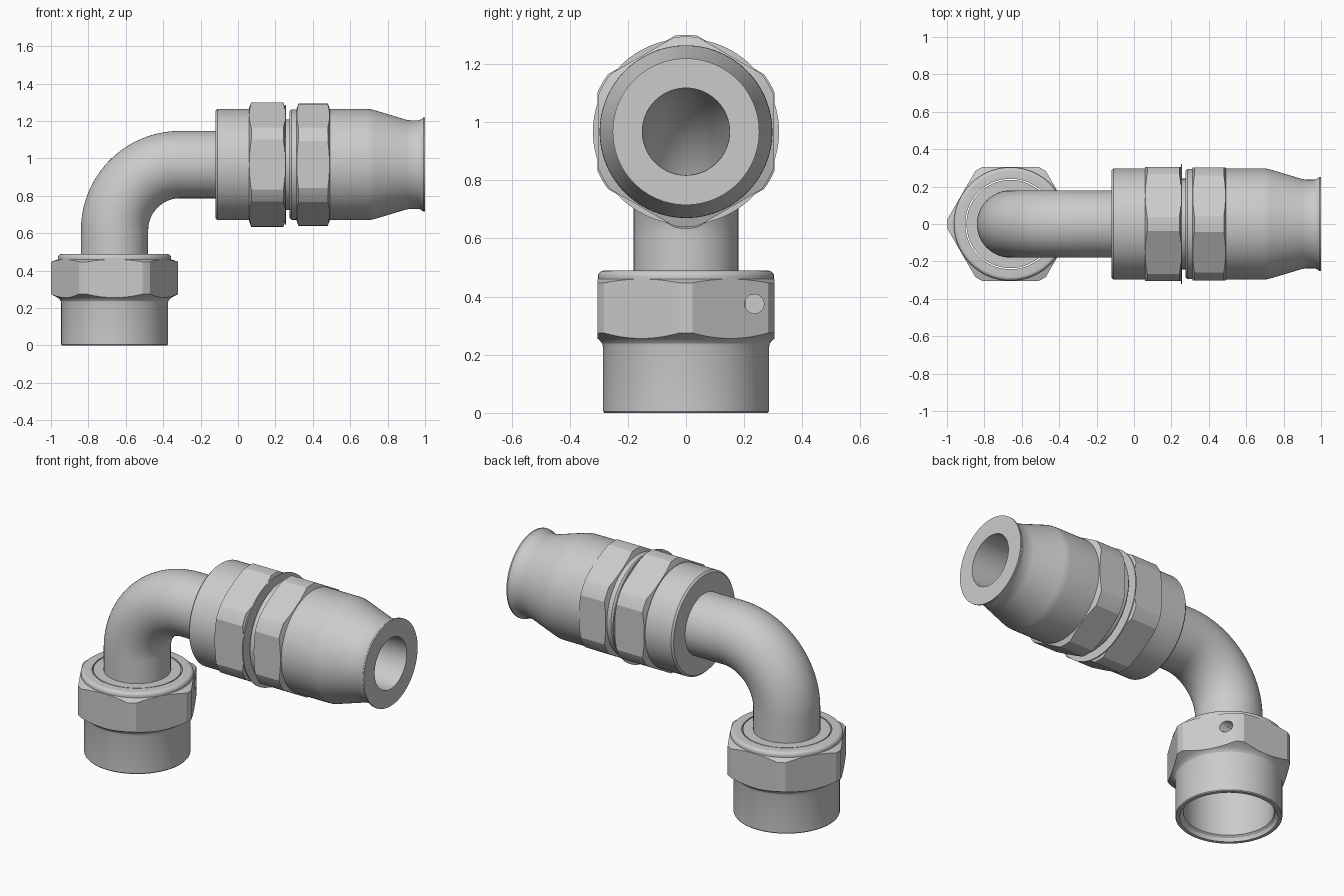
import bpy, bmesh
from math import pi, sin, cos, radians

if "Cube" in bpy.data.objects:
    bpy.data.objects.remove(bpy.data.objects["Cube"])

AXIS_Z = 0.967      # height of the horizontal axis
NUT_X = -0.66       # position of the vertical axis


def make_object(name, rings, closed):
    """Join rings of points into a surface; closed also joins last to first."""
    bm = bmesh.new()
    rows = [[bm.verts.new(p) for p in ring] for ring in rings]
    n = len(rows[0])
    for i in range(len(rows) if closed else len(rows) - 1):
        a, b = rows[i], rows[(i + 1) % len(rows)]
        for j in range(n):
            k = (j + 1) % n
            bm.faces.new((a[j], a[k], b[k], b[j]))
    bmesh.ops.recalc_face_normals(bm, faces=bm.faces)
    me = bpy.data.meshes.new(name)
    bm.to_mesh(me)
    bm.free()
    ob = bpy.data.objects.new(name, me)
    bpy.context.collection.objects.link(ob)
    return ob


def lathe(name, profile, n=96):
    """Revolve a closed (radius, height) profile around local z."""
    rings = [[(r * cos(2 * pi * j / n), r * sin(2 * pi * j / n), t) for j in range(n)]
             for r, t in profile]
    return make_object(name, rings, True)


def select(ob):
    bpy.ops.object.select_all(action='DESELECT')
    ob.select_set(True)
    bpy.context.view_layer.objects.active = ob


def boolean(ob, cutter, operation):
    cutter.hide_render = True
    m = ob.modifiers.new("cut", 'BOOLEAN')
    m.operation, m.object, m.solver = operation, cutter, 'EXACT'
    bpy.context.view_layer.update()
    select(ob)
    bpy.ops.object.modifier_apply(modifier=m.name)
    bpy.data.objects.remove(cutter)


def hex_cut(ob, apothem):
    """Trim a lathed part to wrench flats, corner on local x."""
    r = apothem / cos(pi / 6)
    boolean(ob, lathe("hex_cutter", [(0.05, -2), (r, -2), (r, 2), (0.05, 2)], 6), 'INTERSECT')


def finish(ob, horizontal=True):
    if horizontal:
        ob.rotation_euler = (0, pi / 2, 0)
        ob.location = (0, 0, AXIS_Z)
    else:
        ob.location = (NUT_X, 0, 0)
    select(ob)
    bpy.ops.object.shade_smooth_by_angle(angle=radians(20))


# swivel nut: sleeve, hex and rounded top lip
lip = [(0.283 + 0.02 * cos(a), 0.469 + 0.02 * sin(a)) for a in [radians(d) for d in range(0, 91, 15)]]
nut = lathe("swivel_nut", [
    (0.262, 0), (0.281, 0), (0.285, 0.005), (0.285, 0.225), (0.288, 0.238), (0.295, 0.248),
    (0.305, 0.256), (0.34, 0.275), (0.34, 0.447), (0.303, 0.461)] + lip +
    [(0.242, 0.489), (0.242, 0.03), (0.255, 0.02)])
hex_cut(nut, 0.305)

# lock wire hole in one nut face
hole = lathe("hole_cutter", [(0.001, 0.13), (0.033, 0.13), (0.033, 0.5), (0.001, 0.5)], 32)
hole.rotation_euler = (0, pi / 2, 0)
hole.location = (0, 0.235, 0.375)
boolean(nut, hole, 'DIFFERENCE')
finish(nut, False)

# seat flange inside the nut
finish(lathe("seat_flange", [(0.15, 0.4), (0.225, 0.4), (0.236, 0.411), (0.236, 0.488), (0.15, 0.488)]), False)

# bent pipe: vertical run, quarter bend, horizontal run
BEND, N = 0.35, 64
path = [(NUT_X, 0.45, 0)]
for i in range(33):
    a = i / 32 * pi / 2
    path.append((NUT_X + BEND * (1 - cos(a)), AXIS_Z - BEND + BEND * sin(a), a))
path.append((-0.1, AXIS_Z, pi / 2))


def pipe_rings(radius, pts):
    return [[(x - radius * cos(b) * cos(a), radius * sin(b), z + radius * cos(b) * sin(a))
             for b in [2 * pi * j / N for j in range(N)]] for x, z, a in pts]


pipe = make_object("bent_pipe", pipe_rings(0.18, path) + pipe_rings(0.149, path[::-1]), True)
select(pipe)
bpy.ops.object.shade_smooth_by_angle(angle=radians(20))

# pipe coupling with its collar, hex and neck
coupling = lathe("coupling", [
    (0.15, -0.12), (0.287, -0.12), (0.297, -0.11), (0.297, 0.06), (0.305, 0.06), (0.333, 0.071),
    (0.333, 0.242), (0.305, 0.253), (0.242, 0.253), (0.242, 0.29), (0.15, 0.29)])
hex_cut(coupling, 0.305)
finish(coupling)

# thin washer behind the coupling hex
finish(lathe("washer", [(0.2, 0.251), (0.32, 0.251), (0.32, 0.257), (0.2, 0.257)]))

# hose socket: collar, hex, barrel, taper and flared mouth
socket = lathe("hose_socket", [
    (0.15, 0.275), (0.285, 0.275), (0.295, 0.285), (0.295, 0.312), (0.327, 0.323), (0.327, 0.48),
    (0.297, 0.491), (0.297, 0.69), (0.296, 0.71), (0.291, 0.73), (0.24, 0.9), (0.237, 0.92),
    (0.237, 0.965), (0.241, 0.977), (0.252, 0.992), (0.252, 1.0), (0.15, 1.0)])
hex_cut(socket, 0.302)
finish(socket)
